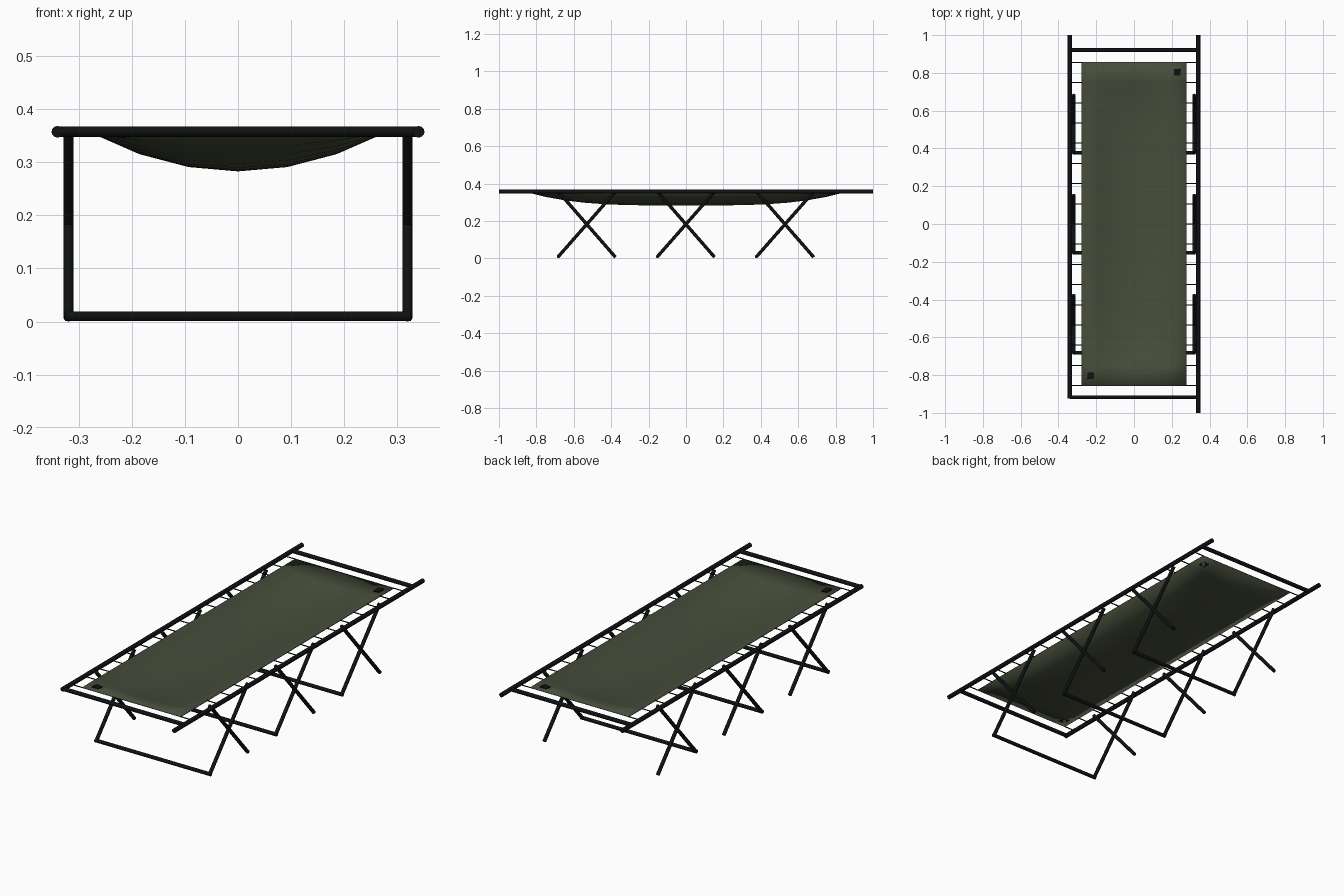
import bpy, bmesh, math
from mathutils import Vector

if "Cube" in bpy.data.objects:
    bpy.data.objects.remove(bpy.data.objects["Cube"])


def material(name, rgb):
    m = bpy.data.materials.new(name)
    m.diffuse_color = (*rgb, 1)
    m.use_nodes = True
    m.node_tree.nodes["Principled BSDF"].inputs["Base Color"].default_value = m.diffuse_color
    return m


OLIVE = material("olive canvas", (0.062, 0.076, 0.043))
BLACK = material("black metal", (0.005, 0.0055, 0.0055))


def finish(name, bm, mat, angle=40):
    me = bpy.data.meshes.new(name)
    bm.to_mesh(me)
    bm.free()
    ob = bpy.data.objects.new(name, me)
    bpy.context.collection.objects.link(ob)
    me.materials.append(mat)
    bpy.ops.object.select_all(action='DESELECT')
    ob.select_set(True)
    bpy.context.view_layer.objects.active = ob
    bpy.ops.object.shade_smooth_by_angle(angle=math.radians(angle))
    return ob


def add_tube(bm, a, b, r, sides=12):
    a, b = Vector(a), Vector(b)
    d = b - a
    mat = d.to_track_quat('Z', 'Y').to_matrix().to_4x4()
    mat.translation = (a + b) / 2
    bmesh.ops.create_cone(bm, cap_ends=True, segments=sides, radius1=r,
                          radius2=r, depth=d.length, matrix=mat)


def tubes(name, segs, r, sides=12):
    bm = bmesh.new()
    for a, b in segs:
        add_tube(bm, a, b, r, sides)
    return finish(name, bm, BLACK, 50)


TOP, RX, LX = 0.357, 0.34, 0.319
FX, FY, SAG = 0.278, 0.857, 0.073


def sag_z(x, y):
    return TOP - SAG * (1 - (x / FX) ** 2) * (1 - abs(y / FY) ** 3.5)


# Side rails with handle ends (front left corner has no handle)
tubes("left_rail", [((-RX, -0.925, TOP), (-RX, 1, TOP))], 0.011)
tubes("right_rail", [((RX, -1, TOP), (RX, 1, TOP))], 0.011)

# End bars
for name, y in (("front_end_bar", -0.917), ("back_end_bar", 0.921)):
    tubes(name, [((-RX, y, TOP), (RX, y, TOP))], 0.010)

# Three pairs of crossed legs: one U-shaped frame and two free legs each
for i, yc in enumerate((-0.53, 0, 0.53)):
    u = [((s * LX, yc - 0.153, 0.009), (s * LX, yc + 0.153, TOP)) for s in (-1, 1)]
    u.append(((-LX - 0.007, yc - 0.152, 0.010), (LX + 0.007, yc - 0.152, 0.010)))
    tubes(f"u_leg_{i + 1}", u, 0.009)
    tubes(f"free_legs_{i + 1}", [((s * LX, yc + 0.153, 0.006), (s * LX, yc - 0.153, TOP))
                                 for s in (-1, 1)], 0.009)

# Lacing cords between canvas and rails
cords = []
for k in range(-8, 9):
    y = k * FY / 8 * 0.998
    cords += [((s * (FX - 0.002), y, TOP), (s * RX, y, TOP)) for s in (-1, 1)]
tubes("lacing_cords", cords, 0.003, 6)

# Sagging canvas bed
bm = bmesh.new()
bmesh.ops.create_grid(bm, x_segments=6, y_segments=16, size=1)
for v in bm.verts:
    x, y = v.co.x * FX, v.co.y * FY
    v.co = (x, y, sag_z(x, y))
bed = finish("canvas_bed", bm, OLIVE, 40)
mod = bed.modifiers.new("thickness", 'SOLIDIFY')
mod.thickness = 0.003
mod.offset = 0

# Corner patches seen on both sides of the canvas
for name, s in (("back_patch", 1), ("front_patch", -1)):
    bm = bmesh.new()
    bmesh.ops.create_cube(bm, size=1)
    for v in bm.verts:
        x, y = s * 0.229 + v.co.x * 0.034, s * 0.803 + v.co.y * 0.036
        v.co = (x, y, sag_z(x, y) + v.co.z * 0.008)
    finish(name, bm, BLACK)
